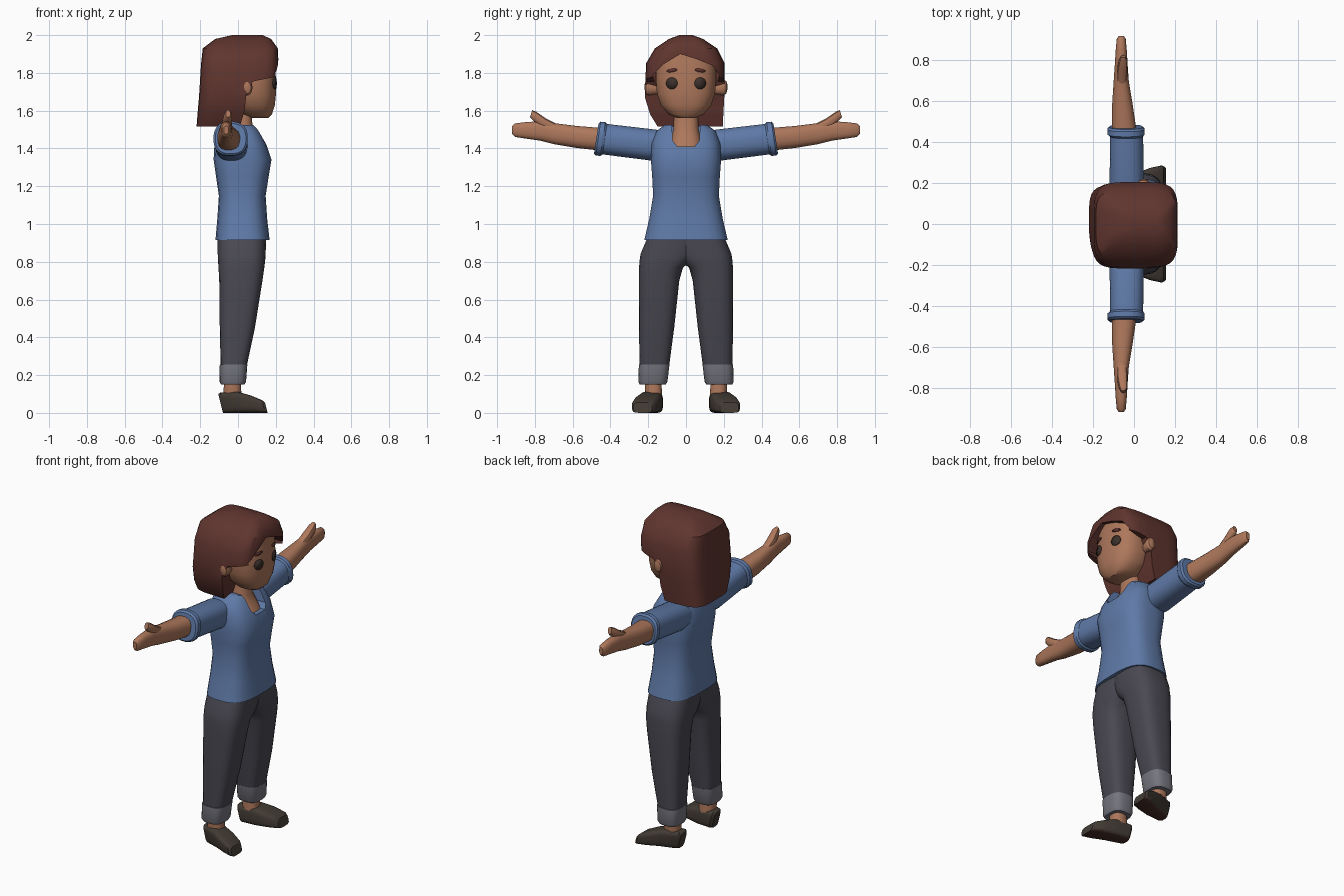
import bpy, bmesh, math
from mathutils import Vector


def material(name, rgb):
    m = bpy.data.materials.new(name)
    m.diffuse_color = (*rgb, 1)
    return m


SKIN = material("skin", (0.42, 0.185, 0.105))
HAIR = material("hair_brown", (0.115, 0.035, 0.028))
BLUE = material("shirt_blue", (0.115, 0.195, 0.39))
GREY = material("trouser_grey", (0.068, 0.066, 0.085))
CUFF = material("cuff_grey", (0.18, 0.18, 0.215))
SHOE = material("shoe_brown", (0.055, 0.043, 0.034))
SOLE = material("sole_dark_red", (0.06, 0.025, 0.02))
EYE = material("eye_dark", (0.045, 0.03, 0.025))

AXES = {"x": lambda t, u, v: (t, u, v),
        "y": lambda t, u, v: (u, t, v),
        "z": lambda t, u, v: (u, v, t)}


def finish(bm, name, mat, mirror=False):
    bmesh.ops.recalc_face_normals(bm, faces=bm.faces)
    me = bpy.data.meshes.new(name)
    bm.to_mesh(me)
    bm.free()
    me.materials.append(mat)
    ob = bpy.data.objects.new(name, me)
    bpy.context.collection.objects.link(ob)
    if mirror:
        mod = ob.modifiers.new("mirror", "MIRROR")
        mod.use_axis = (False, True, False)
    return ob


def loft(name, mat, axis, rings, power=2.5, n=24, mirror=False, slant=0):
    """Skin superellipse rings (t, u0, u1, v0, v1) placed along an axis."""
    bm = bmesh.new()
    loops = []
    for t, u0, u1, v0, v1 in rings:
        loop = []
        for i in range(n):
            a = 2 * math.pi * (i + 0.5) / n
            c, s = math.cos(a), math.sin(a)
            u = math.copysign(abs(c) ** (2 / power), c) * (u1 - u0) / 2
            v = math.copysign(abs(s) ** (2 / power), s) * (v1 - v0) / 2
            loop.append(bm.verts.new(AXES[axis](t - slant * v, u + (u0 + u1) / 2, v + (v0 + v1) / 2)))
        loops.append(loop)
    for a, b in zip(loops, loops[1:]):
        for i in range(n):
            j = (i + 1) % n
            bm.faces.new((a[i], a[j], b[j], b[i]))
    bm.faces.new(loops[0])
    bm.faces.new(loops[-1])
    return finish(bm, name, mat, mirror)


def cut(ob, axis, outline, t0, t1):
    """Subtract a prism with the given outline, extruded from t0 to t1."""
    bm = bmesh.new()
    a, b = [[bm.verts.new(AXES[axis](t, u, v)) for u, v in outline] for t in (t0, t1)]
    bm.faces.new(a)
    bm.faces.new(b)
    for i in range(len(a)):
        j = (i + 1) % len(a)
        bm.faces.new((a[i], a[j], b[j], b[i]))
    cutter = finish(bm, "cutter", ob.data.materials[0])
    cutter.hide_render = True
    mod = ob.modifiers.new("cut", "BOOLEAN")
    mod.operation, mod.solver, mod.object = "DIFFERENCE", "EXACT", cutter
    bpy.context.view_layer.objects.active = ob
    bpy.ops.object.modifier_apply(modifier=mod.name)
    bpy.data.objects.remove(cutter)


# Shirt body with a scooped neckline
shirt = loft("shirt_body", BLUE, "z", [
    (0.915, -0.12, 0.168, -0.222, 0.222), (1.03, -0.11, 0.155, -0.195, 0.195),
    (1.15, -0.102, 0.147, -0.175, 0.175), (1.25, -0.117, 0.163, -0.18, 0.18),
    (1.34, -0.13, 0.178, -0.187, 0.187), (1.43, -0.125, 0.148, -0.182, 0.182),
    (1.495, -0.105, 0.112, -0.155, 0.155), (1.525, -0.09, 0.09, -0.11, 0.11)], power=3)
cut(shirt, "x", [(-0.045, 1.41), (0.045, 1.41), (0.07, 1.44), (0.08, 1.6),
                 (-0.08, 1.6), (-0.07, 1.44)], -0.05, 0.3)

# Sleeves with thick rims
loft("sleeve", BLUE, "y", [
    (0.10, -0.115, 0.045, 1.345, 1.48), (0.17, -0.12, 0.05, 1.335, 1.50),
    (0.43, -0.118, 0.045, 1.368, 1.53), (0.44, -0.13, 0.052, 1.36, 1.54),
    (0.465, -0.13, 0.052, 1.362, 1.542), (0.475, -0.12, 0.042, 1.372, 1.532)],
    mirror=True, slant=0.15)

# Arms, hands and thumbs
loft("arm_and_hand", SKIN, "y", [
    (0.43, -0.11, 0.017, 1.385, 1.508), (0.58, -0.108, -0.005, 1.402, 1.52),
    (0.70, -0.10, -0.025, 1.422, 1.535), (0.77, -0.095, -0.03, 1.44, 1.545),
    (0.85, -0.09, -0.035, 1.452, 1.54), (0.905, -0.085, -0.04, 1.46, 1.533),
    (0.92, -0.075, -0.05, 1.475, 1.52)], n=16, mirror=True)
loft("thumb", SKIN, "y", [
    (0.69, -0.085, -0.035, 1.47, 1.53), (0.75, -0.085, -0.03, 1.51, 1.56),
    (0.80, -0.075, -0.03, 1.545, 1.595), (0.82, -0.065, -0.04, 1.565, 1.603)],
    n=12, mirror=True, slant=0.3)

# Trousers, turned-up cuffs, ankles
loft("trouser_leg", GREY, "z", [
    (0.94, -0.108, 0.15, -0.07, 0.20), (0.84, -0.108, 0.147, -0.06, 0.242),
    (0.80, -0.106, 0.144, -0.025, 0.247), (0.77, -0.104, 0.14, 0.015, 0.249),
    (0.70, -0.10, 0.13, 0.035, 0.25), (0.45, -0.097, 0.09, 0.062, 0.25),
    (0.24, -0.092, 0.045, 0.09, 0.245)], power=3, mirror=True)
loft("trouser_cuff", CUFF, "z", [
    (0.255, -0.097, 0.05, 0.087, 0.25), (0.165, -0.098, 0.043, 0.098, 0.253),
    (0.15, -0.09, 0.035, 0.107, 0.245)], power=3, mirror=True)
loft("ankle", SKIN, "z", [(0.17, -0.075, 0.015, 0.13, 0.22), (0.08, -0.078, 0.02, 0.125, 0.215)],
     n=16, mirror=True)

# Shoes turned outwards, with darker soles
shoe = loft("shoe", SHOE, "x", [
    (-0.092, 0.135, 0.195, 0, 0.10), (-0.08, 0.122, 0.212, 0, 0.108),
    (0.01, 0.125, 0.245, 0, 0.113), (0.08, 0.143, 0.274, 0, 0.092),
    (0.135, 0.165, 0.286, 0, 0.068), (0.15, 0.18, 0.278, 0, 0.055)],
    power=4, mirror=True, slant=0.25)
shoe.data.materials.append(SOLE)
for f in shoe.data.polygons:
    f.material_index = int(f.normal.z < -0.8)

# Neck and upper chest
loft("neck", SKIN, "z", [
    (1.38, -0.06, 0.145, -0.09, 0.09), (1.45, -0.055, 0.105, -0.08, 0.08),
    (1.50, -0.05, 0.078, -0.068, 0.068), (1.64, -0.04, 0.07, -0.06, 0.06)])

# Head and ears
head = loft("head", SKIN, "z", [
    (1.562, 0.07, 0.16, -0.05, 0.05), (1.58, 0.02, 0.18, -0.092, 0.092),
    (1.63, -0.03, 0.196, -0.135, 0.135), (1.69, -0.05, 0.202, -0.155, 0.155),
    (1.76, -0.05, 0.202, -0.16, 0.16), (1.83, -0.05, 0.198, -0.158, 0.158),
    (1.90, -0.04, 0.188, -0.14, 0.14), (1.93, 0, 0.15, -0.1, 0.1)])
loft("ear", SKIN, "y", [
    (0.13, 0.02, 0.06, 1.69, 1.74), (0.175, 0.022, 0.072, 1.685, 1.75),
    (0.20, 0.02, 0.076, 1.68, 1.765), (0.213, 0.025, 0.07, 1.69, 1.757),
    (0.219, 0.04, 0.058, 1.71, 1.74)], power=2, n=16, mirror=True)

# Bobbed hair, cut along the sides and around the face
hair = loft("hair", HAIR, "z", [
    (1.515, -0.22, 0.21, -0.15, 0.195), (1.58, -0.215, 0.21, -0.19, 0.198),
    (1.67, -0.207, 0.212, -0.218, 0.203), (1.85, -0.196, 0.215, -0.212, 0.205),
    (1.93, -0.187, 0.211, -0.165, 0.165), (1.98, -0.12, 0.175, -0.09, 0.09),
    (2.0, -0.03, 0.13, -0.035, 0.035)], power=4.5, n=32)
cut(hair, "y", [(0.3, 1.785), (0.2, 1.78), (0.08, 1.755), (0.045, 1.70), (0.035, 1.60),
                (0.005, 1.50), (0.005, 1.4), (0.3, 1.4)], -0.4, 0.4)
cut(hair, "x", [(-0.16, 1.7), (-0.175, 1.79), (-0.12, 1.845), (-0.03, 1.90), (0.05, 1.875),
                (0.14, 1.84), (0.175, 1.79), (0.16, 1.7)], 0.08, 0.3)


# Eyes and brows: thin plates that follow the face
def face_plate(name, mat, y, z, ry, rz, tilt=0):
    bm = bmesh.new()

    def on_face(py, pz):
        hit, p, _, _ = head.ray_cast(Vector((1, py, pz)), Vector((-1, 0, 0)))
        return bm.verts.new((p.x + 0.004, py, pz))
    centre = on_face(y, z)
    rim = []
    for i in range(20):
        a = 2 * math.pi * i / 20
        dy, dz = ry * math.cos(a), rz * math.sin(a)
        rim.append(on_face(y + dy, z + dz + tilt * dy))
    for i in range(20):
        bm.faces.new((centre, rim[i], rim[(i + 1) % 20]))
    for f in bm.faces:
        f.normal_update()
    ob = finish(bm, name, mat)
    mod = ob.modifiers.new("thickness", "SOLIDIFY")
    mod.thickness, mod.offset = 0.005, 0


bpy.context.view_layer.update()
for s, side in ((-1, "right"), (1, "left")):
    face_plate("eye_" + side, EYE, s * 0.075, 1.745, 0.03, 0.031)
    face_plate("brow_" + side, HAIR, s * 0.075, 1.813, 0.028, 0.009, -0.15 * s)

# Smooth shading with sharp edges kept
for ob in bpy.context.collection.objects:
    ob.data.shade_smooth()
    ob.data.set_sharp_from_angle(angle=math.radians(35))
